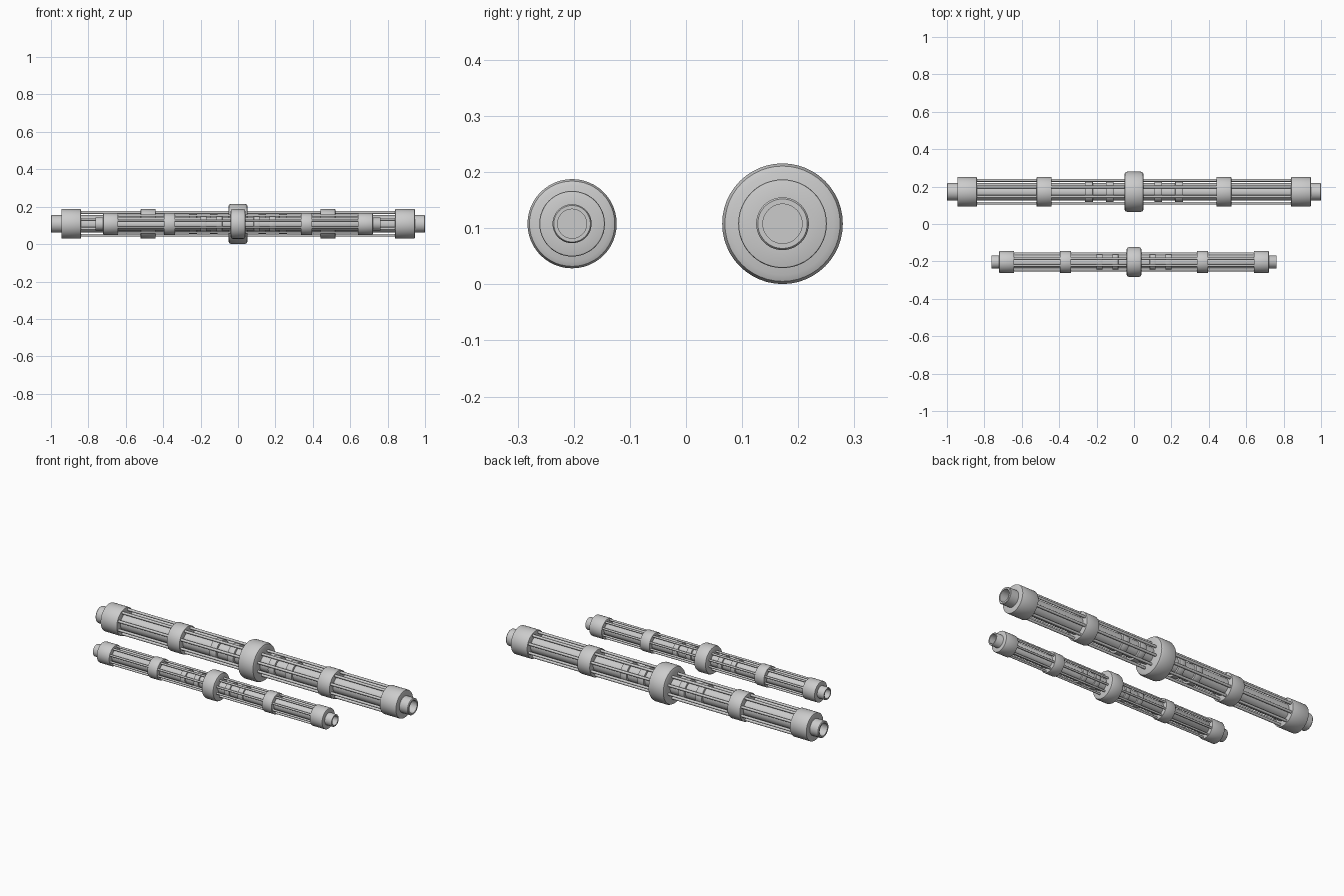
import bpy, math
from mathutils import Matrix

if "Cube" in bpy.data.objects:
    bpy.data.objects.remove(bpy.data.objects["Cube"])

SEG = 48

def lathe(name, pts, loc):
    """Closed (x, radius) profile spun about the x axis."""
    n = len(pts)
    verts, faces = [], []
    for i in range(SEG):
        a = 2 * math.pi * i / SEG
        verts += [(x, r * math.cos(a), r * math.sin(a)) for x, r in pts]
    for i in range(SEG):
        j = (i + 1) % SEG
        for k in range(n):
            m = (k + 1) % n
            faces.append((i * n + k, i * n + m, j * n + m, j * n + k))
    me = bpy.data.meshes.new(name)
    me.from_pydata(verts, [], faces)
    ob = bpy.data.objects.new(name, me)
    bpy.context.collection.objects.link(ob)
    ob.location = loc
    bpy.ops.object.select_all(action='DESELECT')
    ob.select_set(True)
    bpy.context.view_layer.objects.active = ob
    bpy.ops.object.mode_set(mode='EDIT')
    bpy.ops.mesh.select_all(action='SELECT')
    bpy.ops.mesh.normals_make_consistent(inside=False)
    bpy.ops.object.mode_set(mode='OBJECT')
    bpy.ops.object.shade_smooth_by_angle(angle=math.radians(35))
    return ob

def ring(name, x0, x1, r_in, r_out, bevel, loc):
    b = bevel
    c = b * 0.3
    outer = [(x0, r_out - b), (x0 + c, r_out - c), (x0 + b, r_out),
             (x1 - b, r_out), (x1 - c, r_out - c), (x1, r_out - b)]
    return lathe(name, [(x0, r_in)] + outer + [(x1, r_in)], loc)

def rod(name, length, r, loc):
    bpy.ops.mesh.primitive_cylinder_add(vertices=12, radius=r, depth=length,
                                        location=loc, rotation=(0, math.pi / 2, 0))
    bpy.context.object.name = name
    bpy.ops.object.shade_smooth_by_angle(angle=math.radians(40))

def handle(tag, y, sx, sr):
    loc = (0, y, 0.108)
    # hollow core tube with recessed end walls
    e, ri, ro = sx, 0.035 * sr, 0.047 * sr
    d = e - 0.05 * sx
    lathe(tag + "_core_tube", [(-d, 0.0), (-d, ri), (-e, ri), (-e, ro - 0.003 * sr),
          (-e + 0.004, ro), (e - 0.004, ro), (e, ro - 0.003 * sr), (e, ri), (d, ri), (d, 0.0)], loc)
    # centre grip ring
    ring(tag + "_centre_ring", -0.052 * sx, 0.052 * sx, 0.04 * sr, 0.1075 * sr, 0.016 * sr, loc)
    for s, side in ((1, "right"), (-1, "left")):
        def band(part, a, b, r, bevel):
            x0, x1 = sorted((s * a * sx, s * b * sx))
            ring(f"{tag}_{part}_{side}", x0, x1, 0.04 * sr, r * sr, bevel, loc)
        band("end_cap", 0.84, 0.945, 0.079, 0.003)
        band("middle_band", 0.44, 0.52, 0.079, 0.002)
        band("inner_collar", 0.11, 0.15, 0.059, 0.002)
        band("outer_collar", 0.22, 0.262, 0.059, 0.002)
    # long rods around the core
    for i in range(8):
        a = 2 * math.pi * (i + 0.5) / 8
        R = 0.066 * sr
        rod(f"{tag}_rod_{i}", 1.7 * sx, 0.0075 * sr,
            (0, y + R * math.cos(a), 0.108 + R * math.sin(a)))

handle("large", 0.172, 1.0, 1.0)
handle("small", -0.203, 0.763, 0.74)
